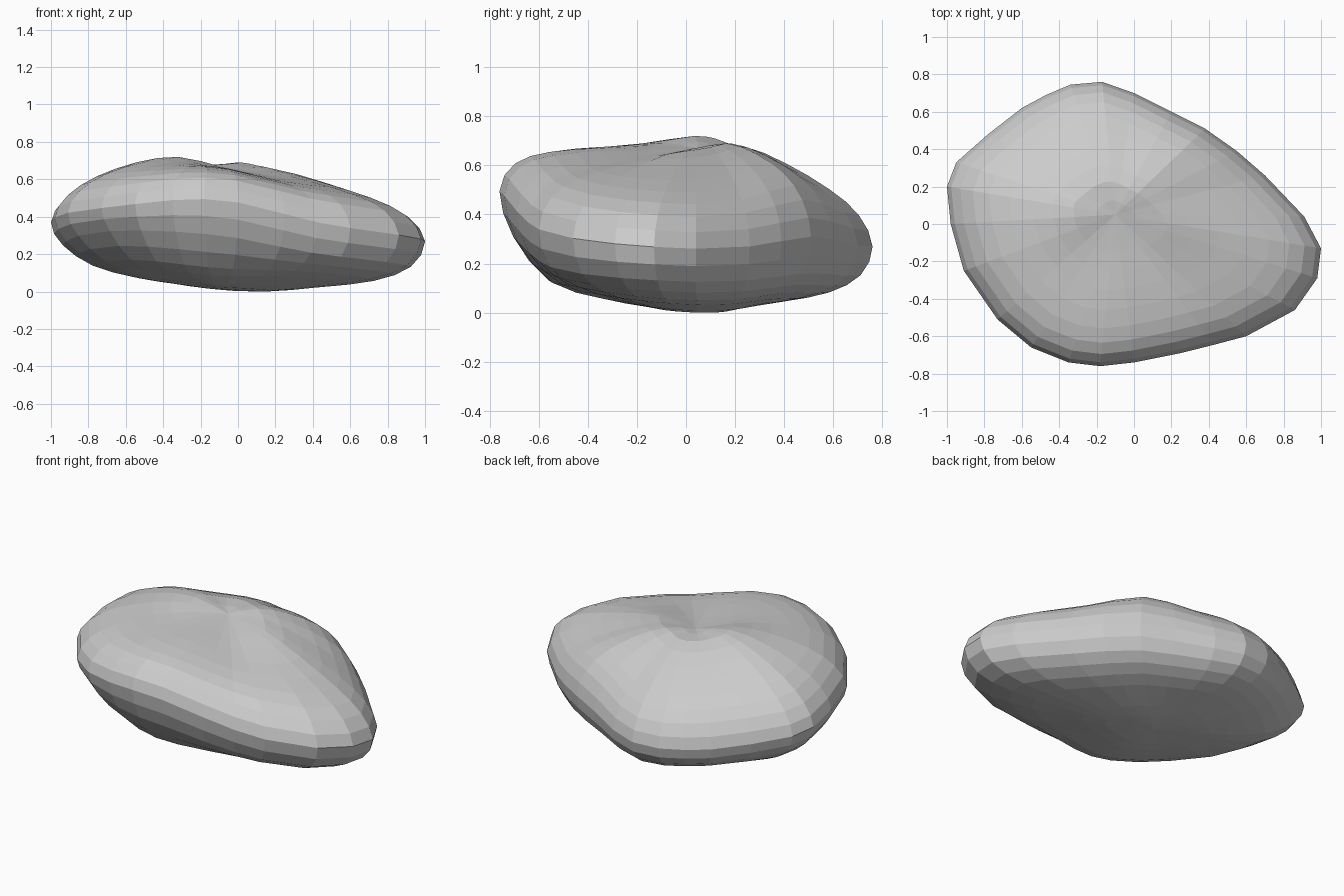
import bpy, bmesh, math

if "Cube" in bpy.data.objects:
    bpy.data.objects.remove(bpy.data.objects["Cube"])

CX, CY = -0.10, 0.05

# plan outline of the widest girth, counter-clockwise from the right-hand tip
outline = [(1.0, -.13), (.91, .04), (.70, .26), (.55, .39), (.38, .51), (.2, .60), (0, .70),
           (-.17, .76), (-.34, .745), (-.47, .69), (-.6, .62), (-.78, .48), (-.95, .33),
           (-1.0, .2), (-.98, 0), (-.91, -.25), (-.73, -.51), (-.55, -.66), (-.35, -.74),
           (-.18, -.76), (0, -.74), (.25, -.69), (.43, -.645), (.6, -.6), (.86, -.46), (.98, -.29)]

# rings from the top pole to the bottom pole, as a fraction of the girth radius
ring_t = [0, .25, .5, .75, .92, 1, .93, .75, .5, .25, 0]

# ring heights in eight compass directions: E, NE, N, NW, W, SW, S, SE
profiles = [
    [.67, .665, .59, .49, .39, .26, .125, .05, .02, .0, .01],
    [.67, .69, .65, .57, .46, .31, .16, .08, .035, .005, .01],
    [.67, .68, .61, .505, .40, .27, .15, .08, .045, .02, .01],
    [.67, .685, .625, .53, .425, .29, .18, .105, .055, .025, .01],
    [.67, .72, .69, .61, .51, .39, .265, .145, .08, .045, .01],
    [.67, .69, .68, .64, .565, .45, .325, .17, .09, .045, .01],
    [.67, .665, .665, .65, .605, .49, .30, .125, .06, .025, .01],
    [.67, .64, .60, .55, .475, .345, .19, .105, .055, .015, .01],
]


def spline(a, b, c, d, f):
    """Smooth curve through b and c."""
    return b + .5 * f * (c - a + f * (2 * a - 5 * b + 4 * c - d + f * (3 * (b - c) + d - a)))


def height(level, angle):
    """Smooth periodic interpolation between the eight profiles."""
    u = (angle / (2 * math.pi) * 8) % 8
    i = int(u)
    return spline(*(profiles[(i + k) % 8][level] for k in (-1, 0, 1, 2)), u - i)


def refine(values):
    """Insert a smooth midpoint between neighbouring rings, leaving out the poles."""
    out, last = [], len(values) - 1
    for i in range(last):
        out.append(values[i])
        out.append(spline(*(values[min(max(i + k, 0), last)] for k in (-1, 0, 1, 2)), .5))
    return out[1:]


# stone body: stacked rings closed by a pole at the top and bottom
bm = bmesh.new()
ts = refine(ring_t)
columns = []
for x, y in outline:
    dx, dy = x - CX, y - CY
    zs = refine([height(k, math.atan2(dy, dx)) for k in range(len(ring_t))])
    columns.append([bm.verts.new((CX + dx * t, CY + dy * t, max(z, 0))) for t, z in zip(ts, zs)])
top = bm.verts.new((CX, CY, .67))
bottom = bm.verts.new((CX, CY, .01))

for a, b in zip(columns, columns[1:] + columns[:1]):
    bm.faces.new((top, a[0], b[0]))
    bm.faces.new((bottom, b[-1], a[-1]))
    for k in range(len(ts) - 1):
        bm.faces.new((a[k], a[k + 1], b[k + 1], b[k]))
bmesh.ops.recalc_face_normals(bm, faces=bm.faces)

mesh = bpy.data.meshes.new("stone")
bm.to_mesh(mesh)
bm.free()
bpy.context.collection.objects.link(bpy.data.objects.new("stone", mesh))
